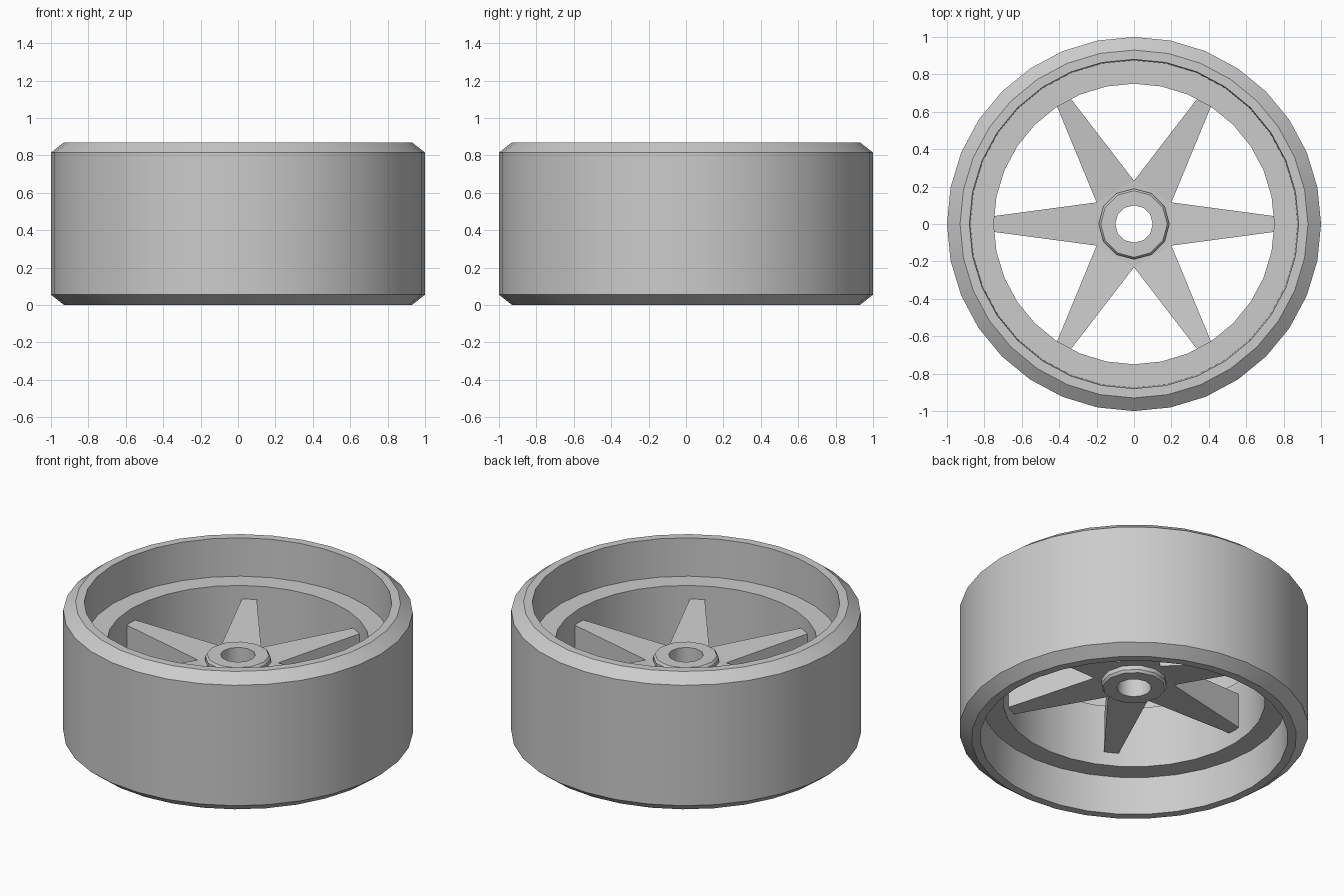
import bpy, bmesh, math

if "Cube" in bpy.data.objects:
    bpy.data.objects.remove(bpy.data.objects["Cube"])

MID = 0.435  # the wheel is symmetric about this height

grey = bpy.data.materials.new("light_grey")
grey.diffuse_color = (0.6, 0.6, 0.6, 1)
grey.use_nodes = True
grey.node_tree.nodes["Principled BSDF"].inputs["Base Color"].default_value = grey.diffuse_color


def finish(name, bm, smooth):
    bmesh.ops.recalc_face_normals(bm, faces=bm.faces)
    mesh = bpy.data.meshes.new(name)
    bm.to_mesh(mesh)
    bm.free()
    mesh.materials.append(grey)
    ob = bpy.data.objects.new(name, mesh)
    bpy.context.collection.objects.link(ob)
    if smooth:
        bpy.ops.object.select_all(action='DESELECT')
        ob.select_set(True)
        bpy.context.view_layer.objects.active = ob
        bpy.ops.object.shade_smooth_by_angle(angle=math.radians(35))
    return ob


def lathe(name, upper, sides):
    """Revolve an upper half profile (radius, height above middle), mirrored below."""
    profile = upper + [(r, -h) for r, h in reversed(upper)]
    bm = bmesh.new()
    rings = []
    for i in range(sides):
        a = 2 * math.pi * i / sides
        rings.append([bm.verts.new((r * math.cos(a), r * math.sin(a), MID + h))
                      for r, h in profile])
    n = len(profile)
    for i in range(sides):
        p, q = rings[i], rings[(i + 1) % sides]
        for j in range(n):
            k = (j + 1) % n
            bm.faces.new((p[j], q[j], q[k], p[k]))
    return finish(name, bm, True)


# Tyre and rim: chamfered outside, stepped ledge inside
lathe("rim", [(0.75, 0.195), (0.875, 0.195), (0.88, 0.435),
              (0.93, 0.435), (1.0, 0.38)], 32)

# Hub with axle hole
lathe("hub", [(0.1, 0.107), (0.178, 0.107), (0.189, 0.092)], 12)

# Six tapered spokes, thicker at the rim, joined round the hub
bm = bmesh.new()
outline = [(0.164, -0.095, 0.065), (0.2, -0.1155, 0.065), (0.752, -0.042, 0.111),
           (0.752, 0.042, 0.111), (0.2, 0.1155, 0.065), (0.164, 0.095, 0.065)]
for s in range(6):
    c, d = math.cos(s * math.pi / 3), math.sin(s * math.pi / 3)
    top, bot = [[bm.verts.new((x * c - y * d, x * d + y * c, MID + k * h))
                 for x, y, h in outline] for k in (1, -1)]
    for ring in (top, bot):
        bm.faces.new((ring[0], ring[1], ring[4], ring[5]))
        bm.faces.new(ring[1:5])
    for i in (1, 2, 3):
        bm.faces.new((top[i], top[i + 1], bot[i + 1], bot[i]))
bmesh.ops.remove_doubles(bm, verts=bm.verts, dist=0.002)
finish("spokes", bm, False)
